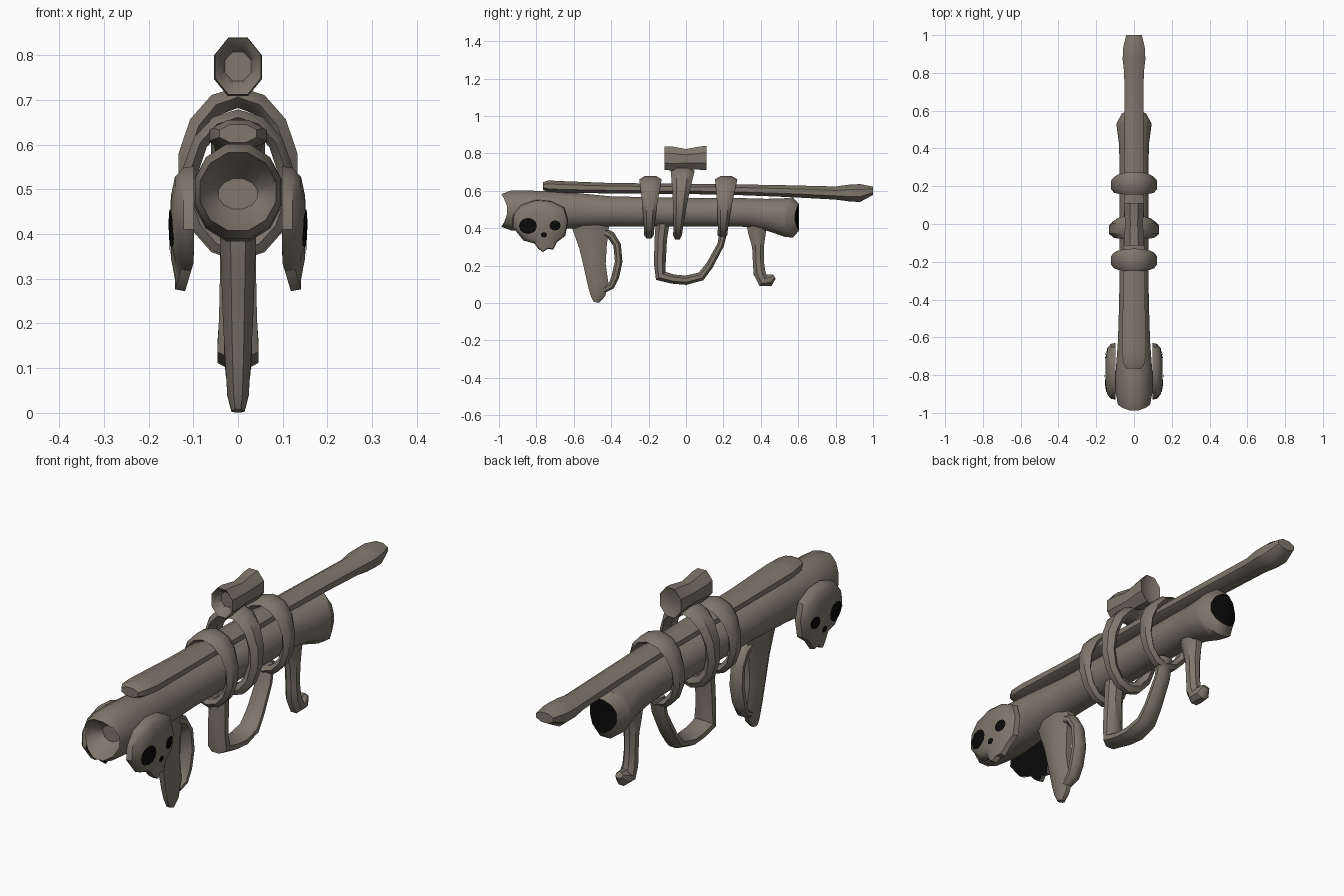
import bpy, bmesh, math
from mathutils import Vector
from mathutils.bvhtree import BVHTree

if "Cube" in bpy.data.objects:
    bpy.data.objects.remove(bpy.data.objects["Cube"])


def material(name, rgb):
    m = bpy.data.materials.new(name)
    m.use_nodes = True
    m.diffuse_color = (*rgb, 1)
    m.node_tree.nodes["Principled BSDF"].inputs["Base Color"].default_value = (*rgb, 1)
    return m


BONE = material("weathered_bone", (0.21, 0.185, 0.15))
BLACK = material("hollow_black", (0.003, 0.003, 0.003))


def finish(name, bm, mats=(BONE,), mirror=False, angle=38, fix=True):
    if fix:
        bmesh.ops.recalc_face_normals(bm, faces=bm.faces)
    me = bpy.data.meshes.new(name)
    bm.to_mesh(me)
    bm.free()
    for m in mats:
        me.materials.append(m)
    ob = bpy.data.objects.new(name, me)
    bpy.context.collection.objects.link(ob)
    if mirror:
        ob.modifiers.new("mirror", 'MIRROR').use_mirror_merge = False
    bpy.ops.object.select_all(action='DESELECT')
    ob.select_set(True)
    bpy.context.view_layer.objects.active = ob
    bpy.ops.object.shade_smooth_by_angle(angle=math.radians(angle))
    return ob


def bridge(bm, rings, closed=False):
    n = len(rings[0])
    pairs = list(zip(rings, rings[1:]))
    if closed:
        pairs.append((rings[-1], rings[0]))
    for a, b in pairs:
        for i in range(n):
            j = (i + 1) % n
            bm.faces.new((a[i], a[j], b[j], b[i]))


def sweep(pts, sides=8, straight=False):
    """Loft oval sections (y, z, half thickness, half width in x) along a path."""
    bm, rings = bmesh.new(), []
    for k, (y, z, a, b) in enumerate(pts):
        p, q = pts[max(k - 1, 0)], pts[min(k + 1, len(pts) - 1)]
        t = Vector((0, 1, 0)) if straight else Vector((0, q[0] - p[0], q[1] - p[1])).normalized()
        nrm = Vector((0, -t.z, t.y))
        ring = []
        for i in range(sides):
            w = math.tau * (i + 0.5) / sides
            ring.append(bm.verts.new(Vector((b * math.cos(w), y, z)) + nrm * a * math.sin(w)))
        rings.append(ring)
    bridge(bm, rings)
    caps = [bm.faces.new(rings[0]), bm.faces.new(rings[-1])]
    return bm, caps, rings


# Main barrel: hollow bowed mouth at the front, flared tail with a dark bore
bm, caps, rings = sweep([
    (-.90, .49, .035, .045), (-.955, .492, .07, .08), (-.99, .495, .09, .088),
    (-.94, .495, .11, .10), (-.80, .492, .112, .102), (-.62, .495, .1, .088),
    (-.40, .490, .083, .081), (.0, .486, .079, .079), (.32, .484, .079, .079),
    (.43, .472, .088, .083), (.53, .457, .107, .097), (.575, .457, .111, .096),
    (.605, .458, .075, .068)], sides=12, straight=True)
for v in bm.verts:
    if v.co.y < -.85:
        v.co.y += .045 * (v.co.x / .1) ** 2
    elif v.co.y > .56:
        v.co.y -= .05 * (v.co.x / .1) ** 2
for f in bmesh.ops.poke(bm, faces=[caps[1]])["faces"]:
    f.material_index = 1
for v in bm.verts:
    if len(v.link_faces) == 12 and all(f.material_index for f in v.link_faces):
        v.co.y = .605
finish("barrel", bm, (BONE, BLACK))

# Long bone lying on top of the barrel
bm, _, _ = sweep([
    (-.765, .625, .022, .045), (-.735, .624, .034, .062), (-.66, .62, .034, .07),
    (-.40, .614, .030, .063), (.2, .608, .030, .057), (.55, .598, .034, .055),
    (.80, .588, .038, .056), (.87, .588, .048, .065), (.93, .588, .052, .063),
    (1.0, .6, .024, .045)], straight=True)
finish("top_bone", bm)

# Aiming tube with a shallow recess at each end
bm, _, _ = sweep([
    (-.075, .775, .035, .032), (-.10, .775, .048, .043), (-.115, .775, .068, .056),
    (-.08, .773, .07, .058), (0, .77, .058, .05), (.08, .775, .068, .057),
    (.11, .775, .07, .056), (.10, .775, .045, .04)], straight=True)
finish("sight_tube", bm)


def band(name, y_top, y_low, zc, rx, rz, half_top, half_low, thick):
    """Binding that wraps barrel and top bone, broad above and slim below."""
    bm, rings, sides, n = bmesh.new(), [], 6, 14
    for k in range(n):
        w = math.tau * (k + 0.5) / n
        c, s = math.cos(w), math.sin(w)
        h = (s + 1) / 2
        yc = y_low + (y_top - y_low) * h
        half = half_low + (half_top - half_low) * h ** 1.5
        ring = []
        for i in range(sides):
            u = math.tau * i / sides
            d = thick * (math.sin(u) / .866 - 1)
            ring.append(bm.verts.new(((rx + d) * c, yc + half * math.cos(u), zc + (rz + d) * s)))
        rings.append(ring)
    bridge(bm, rings, closed=True)
    finish(name, bm)


band("front_band", -.19, -.198, .512, .126, .167, .06, .026, .018)
band("rear_band", .215, .195, .512, .126, .167, .06, .026, .018)
band("sight_band", -.018, -.045, .535, .137, .195, .064, .024, .024)

# Fin-shaped front grip with a finger loop behind it
bm, _, _ = sweep([
    (-.51, .45, .11, .05), (-.51, .41, .108, .044), (-.497, .3, .08, .04),
    (-.488, .2, .064, .036), (-.47, .1, .06, .03), (-.472, .04, .043, .026),
    (-.48, .004, .016, .016)])
finish("front_grip", bm)
bm, _, _ = sweep([
    (-.45, .385, .025, .028), (-.40, .36, .024, .03), (-.368, .31, .022, .032),
    (-.36, .22, .022, .034), (-.378, .14, .022, .034), (-.40, .09, .02, .03),
    (-.44, .07, .018, .024)])
finish("front_grip_loop", bm)

# Open guard below the middle of the barrel
bm, _, _ = sweep([
    (-.125, .43, .04, .045), (-.135, .34, .036, .043), (-.14, .21, .034, .046),
    (-.135, .145, .036, .05), (-.07, .128, .027, .05), (.0, .122, .027, .05),
    (.08, .142, .026, .046), (.125, .20, .022, .042), (.185, .31, .02, .038),
    (.205, .40, .022, .036)])
finish("hand_guard", bm)

# Rear grip with a hooked foot
bm, _, _ = sweep([
    (.38, .42, .062, .042), (.38, .37, .05, .038), (.385, .30, .034, .032),
    (.387, .22, .032, .03), (.393, .16, .035, .032), (.413, .118, .036, .036),
    (.445, .122, .036, .034), (.472, .142, .014, .018)])
finish("rear_grip", bm)

# Skull plate on each side of the muzzle: domed face, dark hollow back
outline = [(-.93, .41), (-.925, .47), (-.88, .525), (-.80, .552), (-.72, .545),
           (-.65, .51), (-.63, .44), (-.645, .36), (-.69, .325), (-.71, .285),
           (-.74, .29), (-.765, .272), (-.79, .29), (-.81, .318), (-.87, .335)]
centre = Vector((-.78, .42))
bm, rings = bmesh.new(), []
for scale, x in ((1, .098), (.97, .122), (.82, .141), (.5, .15), (.2, .152)):
    ring = []
    for y, z in outline:
        p = centre + (Vector((y, z)) - centre) * scale
        jaw = max(0, .34 - p.y) * .3
        ring.append(bm.verts.new((x + jaw * (scale > .9), p.x, p.y)))
    rings.append(ring)
bridge(bm, rings)
bm.faces.new(rings[-1])
back = bm.faces.new(rings[0])
back.material_index = 1
bmesh.ops.recalc_face_normals(bm, faces=bm.faces)
tree = BVHTree.FromBMesh(bm)
finish("side_skull", bm, (BONE, BLACK), mirror=True)

# Eye sockets and nose: thin dark plates draped over the skull face
for name, y, z, ry, rz in (("front_eye_socket", -.845, .412, .048, .043),
                           ("rear_eye_socket", -.70, .415, .03, .027),
                           ("nose_hole", -.76, .365, .017, .014)):
    bm, rings, n = bmesh.new(), [], 12
    for r in (1, .75, .5, .25):
        ring = []
        for i in range(n):
            w = math.tau * i / n
            py, pz = y + r * ry * math.cos(w), z + r * rz * math.sin(w)
            hit = tree.ray_cast(Vector((.4, py, pz)), Vector((-1, 0, 0)))[0]
            ring.append(bm.verts.new(((hit.x if hit else .13) + .003, py, pz)))
        rings.append(ring)
    bridge(bm, rings)
    bm.faces.new(rings[-1])
    bmesh.ops.recalc_face_normals(bm, faces=bm.faces)
    if sum(f.normal.x for f in bm.faces) < 0:
        bmesh.ops.reverse_faces(bm, faces=bm.faces)
    finish(name, bm, (BLACK,), mirror=True, fix=False)
